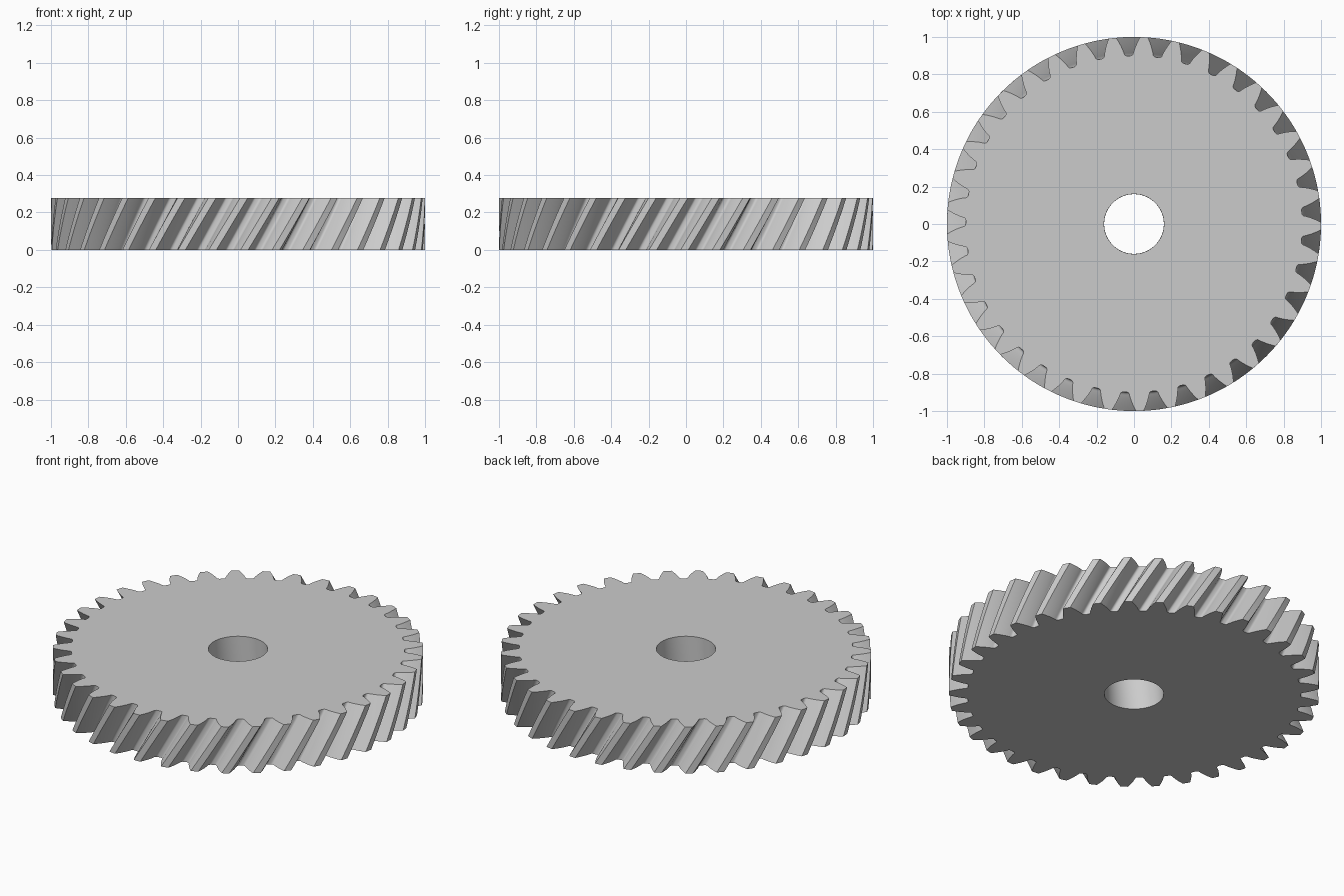
import bpy, bmesh
from math import acos, atan, cos, pi, radians, sin, sqrt, tan

if "Cube" in bpy.data.objects:
    bpy.data.objects.remove(bpy.data.objects["Cube"])

# Gear proportions
TEETH, HELIX, PRESSURE = 37, radians(30), radians(20)
TIP_R, BORE_R, HEIGHT = 1.0, 0.16, 0.277
LAYERS = 10
MODULE = TIP_R / (TEETH / cos(HELIX) / 2 + 1)
PITCH_R = TIP_R - MODULE
ROOT_R = PITCH_R - 1.25 * MODULE
SLANT_PRESSURE = atan(tan(PRESSURE) / cos(HELIX))
BASE_R = PITCH_R * cos(SLANT_PRESSURE)
TWIST = HEIGHT * tan(HELIX) / PITCH_R
STEP = 2 * pi / TEETH
GAP_START = 0.435 * STEP


def involute(angle):
    return tan(angle) - angle


def half_gap(r):
    """Half the angle of the gap between two teeth at radius r."""
    half_tooth = STEP / 4 + involute(SLANT_PRESSURE) - involute(acos(BASE_R / r))
    return STEP / 2 - half_tooth


def gap_side():
    """(angle, radius) points from the gap's centre up one flank to the tip."""
    fillet = 0.016
    low_r = ROOT_R + fillet
    wide = half_gap(low_r)
    flat = wide - fillet / ROOT_R
    points = []
    for i in range(5):
        t = pi / 2 * (1 - i / 4)
        points.append((flat + (wide - flat) * cos(t), low_r - fillet * sin(t)))
    for i in range(1, 6):
        r = low_r + (TIP_R - low_r) * i / 5
        points.append((half_gap(r), r))
    return points


# Outline of all teeth
side = gap_side()
gap = [(-a, r) for a, r in reversed(side)] + side + [(STEP / 2, TIP_R)]
outline = [(GAP_START + k * STEP + a, r) for k in range(TEETH) for a, r in gap]

# Twisted tooth rings and straight bore rings
bm = bmesh.new()


def ring(points, z, turn=0.0):
    return [bm.verts.new((r * cos(a + turn), r * sin(a + turn), z)) for a, r in points]


def bridge(lower, upper):
    for i in range(len(lower)):
        bm.faces.new((lower[i - 1], lower[i], upper[i], upper[i - 1]))


rings = []
for k in range(LAYERS + 1):
    f = k / LAYERS
    rings.append(ring(outline, HEIGHT * f, TWIST * (f - 1)))
for low, high in zip(rings, rings[1:]):
    bridge(low, high)

bore = [(a, BORE_R) for a, r in outline]
bore_top = ring(bore, HEIGHT)
bore_bottom = ring(bore, 0, -TWIST)
bridge(rings[-1], bore_top)
bridge(bore_top, bore_bottom)
bridge(bore_bottom, rings[0])
bmesh.ops.recalc_face_normals(bm, faces=bm.faces)

mesh = bpy.data.meshes.new("helical_gear")
bm.to_mesh(mesh)
bm.free()
gear = bpy.data.objects.new("helical_gear", mesh)
bpy.context.collection.objects.link(gear)

# Plain grey metal
grey = bpy.data.materials.new("light_grey")
grey.use_nodes = True
colour = (0.6, 0.6, 0.6, 1)
grey.diffuse_color = colour
grey.node_tree.nodes["Principled BSDF"].inputs["Base Color"].default_value = colour
mesh.materials.append(grey)

bpy.ops.object.select_all(action="DESELECT")
gear.select_set(True)
bpy.context.view_layer.objects.active = gear
bpy.ops.object.shade_smooth_by_angle(angle=radians(30))
